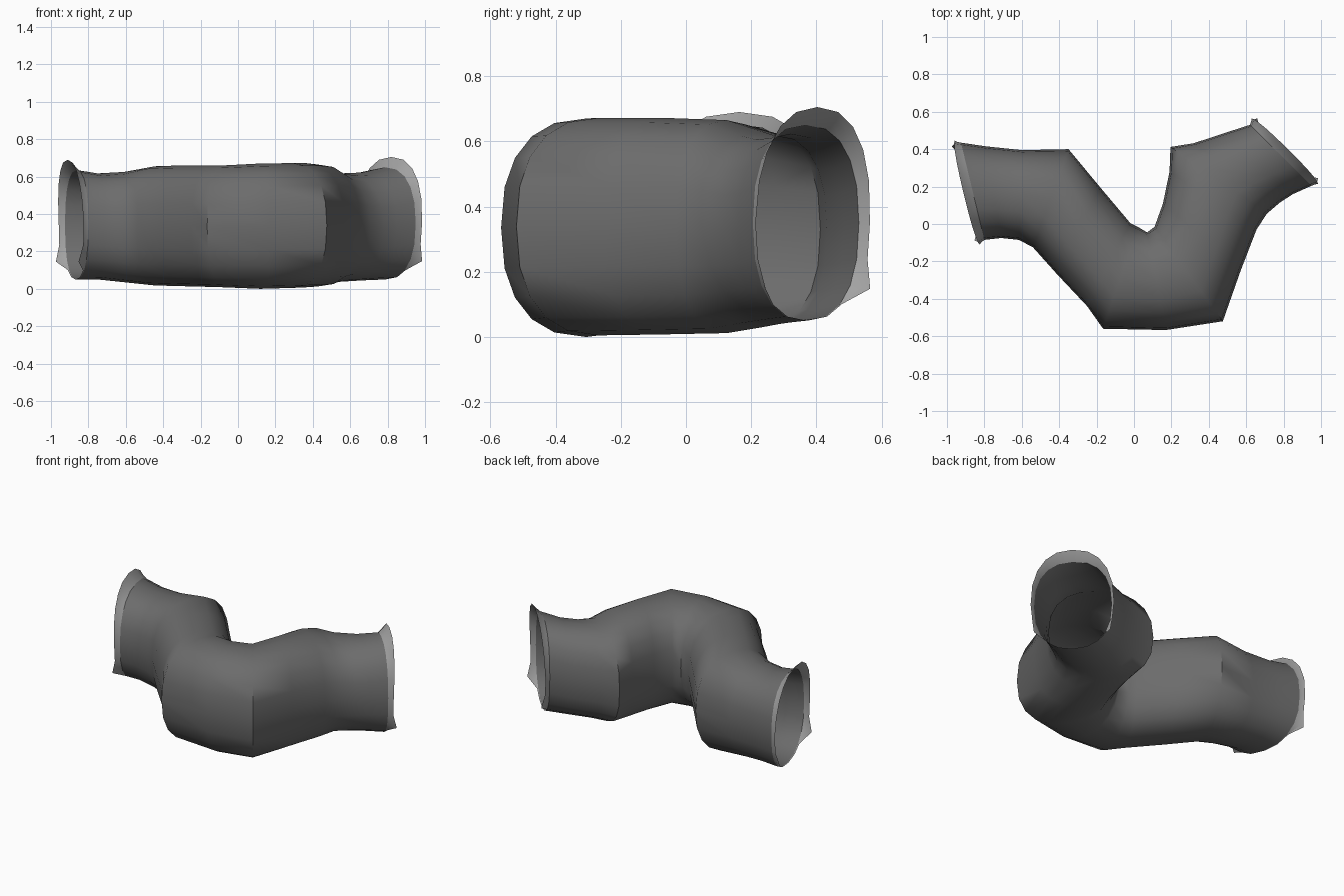
import bpy, bmesh, math
from mathutils import Vector

if "Cube" in bpy.data.objects:
    bpy.data.objects.remove(bpy.data.objects["Cube"])

N = 20  # sides around the duct


def material(name, v):
    m = bpy.data.materials.new(name)
    m.diffuse_color = (v, v, v, 1)
    m.use_nodes = True
    m.node_tree.nodes["Principled BSDF"].inputs["Base Color"].default_value = m.diffuse_color
    return m


dark = material("dark grey", 0.15)
light = material("light grey", 0.36)


def power(v, p):
    return math.copysign(abs(v) ** p, v)


def ring(back, front, z0, z1):
    """Rounded-box loop spanning a back and front point in plan."""
    b, f = Vector((*back, 0)), Vector((*front, 0))
    c, h = (b + f) / 2, (b - f) / 2
    pts = []
    for i in range(N):
        a = 2 * math.pi * i / N
        p = c + h * power(math.cos(a), 0.84)
        p.z = (z0 + z1) / 2 + (z1 - z0) / 2 * power(math.sin(a), 0.84)
        pts.append(p)
    return pts


def loft(name, rings, mat):
    bm = bmesh.new()
    vs = [[bm.verts.new(p) for p in r] for r in rings]
    for r, s in zip(vs, vs[1:]):
        for i in range(N):
            j = (i + 1) % N
            bm.faces.new((r[i], s[i], s[j], r[j]))
    me = bpy.data.meshes.new(name)
    bm.to_mesh(me)
    bm.free()
    me.materials.append(mat)
    ob = bpy.data.objects.new(name, me)
    bpy.context.collection.objects.link(ob)
    bpy.context.view_layer.objects.active = ob
    ob.select_set(True)
    bpy.ops.object.shade_smooth_by_angle(angle=math.radians(50))
    ob.select_set(False)
    return ob


# Winding duct: back point, front point, bottom, top
stations = [
    ((-0.925, 0.435), (-0.80, -0.085), 0.05, 0.635),
    ((-0.79, 0.415), (-0.71, -0.075), 0.05, 0.617),
    ((-0.60, 0.395), (-0.615, -0.085), 0.035, 0.625),
    ((-0.35, 0.40), (-0.54, -0.125), 0.018, 0.655),
    ((-0.18, 0.195), (-0.41, -0.27), 0.014, 0.66),
    ((-0.02, 0.005), (-0.25, -0.44), 0.01, 0.66),
    ((0.02, -0.015), (-0.165, -0.56), 0.008, 0.66),
    ((0.07, -0.045), (0.17, -0.567), 0.0, 0.67),
    ((0.11, -0.015), (0.475, -0.52), 0.005, 0.672),
    ((0.155, 0.11), (0.57, -0.25), 0.008, 0.672),
    ((0.19, 0.28), (0.655, -0.03), 0.012, 0.665),
    ((0.195, 0.412), (0.71, 0.055), 0.03, 0.63),
    ((0.32, 0.432), (0.78, 0.115), 0.038, 0.617),
    ((0.48, 0.485), (0.85, 0.16), 0.045, 0.622),
    ((0.62, 0.53), (0.95, 0.205), 0.05, 0.65),
]
rings = [ring(*s) for s in stations]
loft("duct_body", rings, dark)


# Flared rims: widest at the top, pointed at the lower corners
def rim(name, end, axis):
    axis = Vector(axis).normalized()
    side = Vector((-axis.y, axis.x, 0))
    c = sum(end, Vector()) / N
    outer = []
    for i, p in enumerate(end):
        a = 2 * math.pi * i / N
        s = math.sin(a)
        up = max(0, s)
        q = p + axis * (0.03 + 0.02 * up if s > -0.75 else 0.004)
        q.z += 0.055 * up
        q += side * math.copysign(0.018 * abs(math.cos(a)), (p - c).dot(side)) * (s > -0.75)
        if i in (N // 2 + 2, N - 2):
            q += axis * 0.022 + side * math.copysign(0.02, (p - c).dot(side))
            q.z -= 0.01
        outer.append(q)
    mid = [p.lerp(q, 0.5) + axis * 0.004 for p, q in zip(end, outer)]
    loft(name, [end, mid, outer], light)


rim("left_rim", rings[0], (-0.97, -0.235, 0))
rim("right_rim", rings[-1], (0.70, 0.71, 0))
